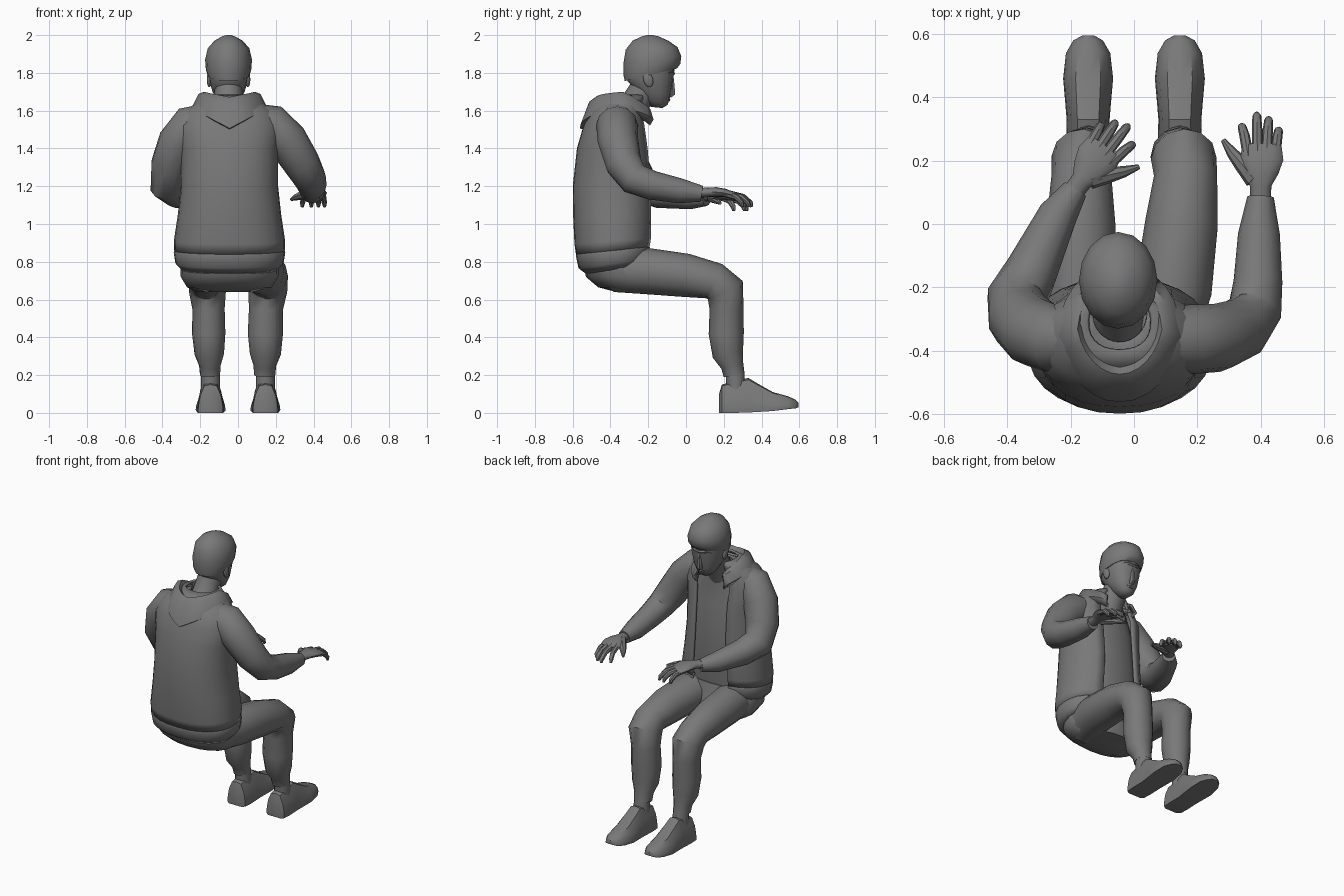
import bpy, bmesh, math
from mathutils import Vector, Matrix

grey = bpy.data.materials.new("dark_grey")
grey.diffuse_color = (.19, .19, .19, 1)


def loft(name, rows, closed=True, caps=True, thick=0):
    """Skin a list of equal-length point rows."""
    bm = bmesh.new()
    vs = [[bm.verts.new(p) for p in r] for r in rows]
    n = len(rows[0])
    for a, b in zip(vs, vs[1:]):
        for i in range(n if closed else n - 1):
            j = (i + 1) % n
            bm.faces.new((a[i], a[j], b[j], b[i]))
    if caps and closed:
        bm.faces.new(vs[0])
        bm.faces.new(vs[-1])
    bmesh.ops.recalc_face_normals(bm, faces=bm.faces)
    me = bpy.data.meshes.new(name)
    bm.to_mesh(me)
    bm.free()
    ob = bpy.data.objects.new(name, me)
    bpy.context.collection.objects.link(ob)
    if thick:
        m = ob.modifiers.new("thickness", 'SOLIDIFY')
        m.thickness = thick
        m.offset = 0
    return ob


def ring(z, cx, cy, rx, ry, slope=0, gap=0, n=20, power=2.3):
    """Level superellipse ring, optionally tilted and open at the +y side."""
    pts = []
    for i in range(n):
        a = math.pi / 2 + gap + (2 * math.pi - 2 * gap) * i / ((n - 1) if gap else n)
        c, s = math.cos(a), math.sin(a)
        x = rx * math.copysign(abs(c) ** (2 / power), c)
        y = ry * math.copysign(abs(s) ** (2 / power), s)
        pts.append((cx + x, cy + y, z + slope * y))
    return pts


def tube(name, path, n=10):
    """Tube through (x, y, z, radius[, second radius]) stations."""
    P = [Vector(p[:3]) for p in path]
    rows, prev, u = [], None, None
    for i, p in enumerate(path):
        d1 = (P[min(i + 1, len(P) - 1)] - P[min(i, len(P) - 2)]).normalized()
        d0 = (P[max(i, 1)] - P[max(i - 1, 0)]).normalized()
        t = (d0 + d1).normalized()
        if u is None:
            u = t.cross(Vector((0, 0, 1)))
            u = u.normalized() if u.length > .2 else Vector((1, 0, 0))
        else:
            u = prev.rotation_difference(t) @ u
        v = t.cross(u).normalized()
        prev = t
        rv = p[4] if len(p) > 4 else p[3]
        rows.append([P[i] + u * p[3] * math.cos(a) + v * rv * math.sin(a)
                     for a in (2 * math.pi * k / n for k in range(n))])
    return loft(name, rows)


# Open jacket, hem band and shirt
CX = -.045
jacket = [(.86, .285, .195, -.38, .1), (.91, .287, .203, -.38, .08), (1.05, .266, .207, -.383, .03),
          (1.2, .25, .207, -.385, 0), (1.4, .25, .187, -.383, 0), (1.52, .265, .16, -.375, 0),
          (1.595, .225, .135, -.365, 0), (1.65, .155, .105, -.335, 0), (1.68, .1, .09, -.31, 0)]
loft("jacket", [ring(z, CX, cy, rx, ry, s, .42, 25) for z, rx, ry, cy, s in jacket],
     closed=False, thick=.015)
hem = [(.765, .25, .155, -.37, .15), (.795, .28, .188, -.375, .13), (.85, .288, .197, -.378, .1),
       (.878, .278, .19, -.38, .1)]
loft("jacket_hem", [ring(z, CX, cy, rx, ry, s, .42, 25) for z, rx, ry, cy, s in hem],
     closed=False, thick=.015)
shirt = [(.80, .24, .17), (1.0, .24, .188), (1.2, .225, .185), (1.4, .215, .168),
         (1.53, .19, .142), (1.61, .11, .1)]
loft("shirt", [ring(z, CX, -.38 + (.05 if z > 1.6 else 0), rx, ry) for z, rx, ry in shirt])

# Hood: a bowl behind the neck, pointed at the back and tapering into the lapels
hood = []
for rx, ry, z, drop in [(.085, .09, 1.655, 0), (.115, .15, 1.655, .035), (.14, .19, 1.70, .035),
                        (.165, .225, 1.695, .06), (.198, .272, 1.645, .135), (.17, .23, 1.615, .115)]:
    row = []
    for i in range(21):
        t = i / 10 - 1
        a = math.radians(-90 + 125 * t)
        v = (1 - abs(t)) ** 1.8
        e = max(0, (abs(t) - .6) / .4)
        k = 1 - .3 * e * (rx > .13)
        row.append((CX + rx * k * math.cos(a), -.285 + ry * k * math.sin(a), z - drop * v - .09 * e))
    hood.append(row)
loft("hood", hood, closed=False, thick=.014)

# Trouser seat
seat = [(.64, .17, .1, -.27), (.665, .225, .15, -.315), (.72, .258, .185, -.345),
        (.78, .26, .18, -.36), (.86, .25, .17, -.37)]
loft("trouser_seat", [ring(z, CX, cy, rx, ry) for z, rx, ry, cy in seat])

# Legs, socks and shoes
leg_x = {1: (.075, .125, .15, .163, .157, .148, .145, .145, .142, .141),
         -1: (-.165, -.17, -.168, -.166, -.162, -.156, -.155, -.152, -.149, -.148)}
leg_yzr = [(-.38, .755, .115), (-.2, .75, .122), (0, .728, .115), (.15, .697, .1), (.208, .65, .104),
           (.215, .55, .09), (.213, .42, .093), (.222, .31, .082), (.245, .25, .06), (.255, .2, .056)]
shoe = [(.175, .045, .1, 0), (.19, .066, .15, 0), (.25, .07, .165, 0), (.33, .068, .185, .002),
        (.38, .072, .155, .005), (.46, .079, .11, .01), (.54, .07, .088, .02),
        (.58, .047, .07, .024), (.595, .02, .055, .03)]
D = [(-.98, 0), (-1, .08), (-.96, .3), (-.82, .62), (-.5, .95), (0, 1),
     (.5, .95), (.82, .62), (.96, .3), (1, .08), (.98, 0)]
for s, side in ((1, "right"), (-1, "left")):
    girth = 1 if s > 0 else .95
    tube("trouser_leg_" + side, [(x, y, z, r * girth, r) for x, (y, z, r) in zip(leg_x[s], leg_yzr)], 12)
    ax = .145 * s
    tube("sock_" + side, [(ax, .25, .27, .048), (ax, .26, .2, .05), (ax, .265, .11, .05)], 12)
    loft("shoe_" + side, [[(ax + w * u, y, b + (t - b) * v) for u, v in D] for y, w, t, b in shoe])

# Sleeves
tube("sleeve_right", [(.03, -.365, 1.56, .085), (.175, -.365, 1.525, .11), (.262, -.36, 1.44, .108),
                      (.338, -.33, 1.32, .098), (.382, -.275, 1.24, .086), (.392, -.18, 1.205, .077),
                      (.395, -.03, 1.175, .066), (.4, .085, 1.16, .042)], 12)
tube("sleeve_left", [(-.11, -.365, 1.565, .085), (-.25, -.365, 1.522, .108), (-.316, -.342, 1.43, .11),
                     (-.358, -.3, 1.31, .105), (-.37, -.235, 1.205, .097), (-.32, -.14, 1.165, .082),
                     (-.24, .03, 1.14, .062), (-.185, .11, 1.135, .04)], 12)


# Hands: palm, four bent fingers and a thumb
def hand(side, wrist, mirror, angle):
    M = Matrix.Translation(wrist) @ Matrix.Rotation(angle, 4, 'Z') @ Matrix.Scale(mirror, 4, (1, 0, 0))

    def put(part, path, n):
        tube(part + "_" + side, [tuple(M @ Vector(p[:3])) + p[3:] for p in path], n)
    put("palm", [(0, -.03, .0, .033, .026), (0, .02, .003, .034, .025), (0, .06, .004, .056, .026),
                 (.004, .105, 0, .068, .022), (.004, .15, -.012, .062, .017)], 12)
    fingers = [(-.038, .125, -.06, .212), (-.01, .135, -.012, .248),
               (.018, .13, .026, .234), (.044, .115, .058, .2)]
    for k, (x0, y0, x1, y1) in enumerate(fingers):
        xm, ym = x0 * .45 + x1 * .55, y0 * .4 + y1 * .6
        put("finger_%d" % (k + 1), [(x0, y0 - .015, -.003, .018), (xm, ym, -.022, .0165),
                                    (x1 * .85 + xm * .15, y1 * .85 + ym * .15, -.053, .014),
                                    (x1, y1, -.075, .008)], 8)
    put("thumb", [(-.02, .04, -.003, .03), (-.06, .09, -.012, .025),
                  (-.09, .125, -.022, .018), (-.118, .165, -.035, .008)], 8)


hand("right", (.4, .1, 1.165), 1, 0)
hand("left", (-.178, .12, 1.145), -1, math.radians(-37))

# Neck, head and hair
HX = -.05
tube("neck", [(HX, -.32, 1.55, .09), (HX, -.275, 1.63, .078), (HX, -.22, 1.72, .075),
              (HX, -.2, 1.79, .08)], 12)
head = [(1.617, -.155, .025, .03, -.1), (1.648, -.165, .058, .068, -.25), (1.70, -.18, .085, .098, -.2),
        (1.76, -.19, .102, .122, 0), (1.82, -.187, .11, .128, .1), (1.88, -.18, .108, .13, .1)]
loft("head", [ring(z, HX, cy, rx, ry, s, n=16) for z, cy, rx, ry, s in head])
hair = [(1.79, -.186, .112, .138, .24), (1.815, -.18, .12, .15, .22), (1.87, -.178, .124, .153, .12),
        (1.93, -.182, .11, .137, .05), (1.97, -.188, .075, .095, 0), (1.993, -.19, .035, .045, 0),
        (2.0, -.19, .012, .015, 0)]
loft("hair", [ring(z, HX, cy, rx, ry, s, n=16, power=2) for z, cy, rx, ry, s in hair])

# Nose, brow, lips and ears
tube("nose", [(HX, -.075, 1.785, .01), (HX, -.072, 1.725, .014), (HX, -.074, 1.692, .02),
              (HX, -.088, 1.678, .014)], 6)
tube("brow", [(HX - .07, -.1, 1.80, .01), (HX - .035, -.073, 1.803, .012), (HX, -.068, 1.797, .01),
              (HX + .035, -.073, 1.803, .012), (HX + .07, -.1, 1.80, .01)], 6)
tube("lips", [(HX - .03, -.1, 1.66, .006), (HX, -.092, 1.658, .01), (HX + .03, -.1, 1.66, .006)], 6)
for s, side in ((1, "right"), (-1, "left")):
    bpy.ops.mesh.primitive_uv_sphere_add(segments=10, ring_count=6, location=(HX + .102 * s, -.2, 1.765))
    ear = bpy.context.object
    ear.name = "ear_" + side
    ear.scale = (.014, .026, .042)
    ear.rotation_euler = (.25, 0, 0)

# Shared grey, soft shading with crisp folds
for ob in bpy.data.objects:
    ob.data.materials.append(grey)
    ob.select_set(True)
bpy.context.view_layer.objects.active = bpy.data.objects["jacket"]
bpy.ops.object.shade_smooth_by_angle(angle=math.radians(42))
